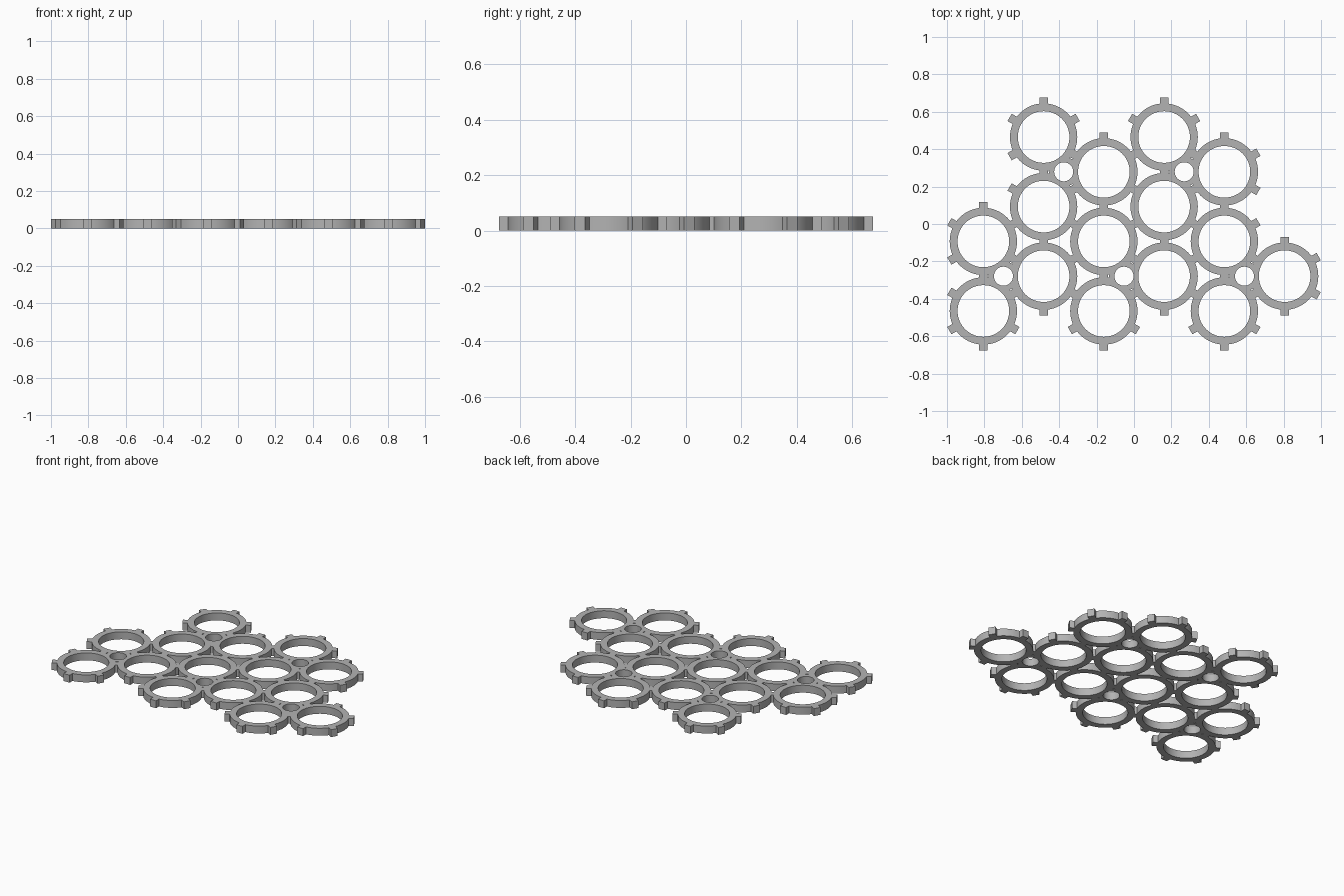
import bpy, math
from mathutils import Vector

if "Cube" in bpy.data.objects:
    bpy.data.objects.remove(bpy.data.objects["Cube"])

HEIGHT = 0.05
PITCH = 0.372                      # distance between neighbouring rings
OUTER, INNER, TIP = 0.18, 0.138, 0.21
TOOTH = 0.045                      # tooth width
COL = PITCH * math.cos(math.radians(30))
HUB, HOLE = 0.08, 0.051

# Plain grey
grey = bpy.data.materials.new("plain_grey")
grey.use_nodes = True
colour = (0.45, 0.45, 0.45, 1)
grey.diffuse_color = colour
grey.node_tree.nodes["Principled BSDF"].inputs["Base Color"].default_value = colour


def direction(deg):
    return Vector((math.cos(math.radians(deg)), math.sin(math.radians(deg))))


def circle(centre, radius, count):
    return [centre + radius * direction(360 * i / count) for i in range(count)]


def bar(centre, deg, start, end):
    along, side = direction(deg), direction(deg + 90) * TOOTH / 2
    return [centre + along * start - side, centre + along * end - side,
            centre + along * end + side, centre + along * start + side]


def prisms(name, outlines, low, high):
    """One mesh made of every outline extruded from low to high."""
    verts, faces = [], []
    for outline in outlines:
        n, b = len(outline), len(verts)
        verts += [(p.x, p.y, z) for z in (low, high) for p in outline]
        faces.append([b + i for i in reversed(range(n))])
        faces.append([b + n + i for i in range(n)])
        faces += [(b + i, b + (i + 1) % n, b + n + (i + 1) % n, b + n + i) for i in range(n)]
    mesh = bpy.data.meshes.new(name)
    mesh.from_pydata(verts, [], faces)
    mesh.materials.append(grey)
    obj = bpy.data.objects.new(name, mesh)
    bpy.context.collection.objects.link(obj)
    return obj


# Ring positions: for each column, heights in half pitches
columns = [(-0.5, -2.5), (2.5, 0.5, -1.5), (1.5, -0.5, -2.5),
           (2.5, 0.5, -1.5), (1.5, -0.5, -2.5), (-1.5,)]
rings = [Vector(((i - 2.5) * COL, row * PITCH / 2))
         for i, rows in enumerate(columns) for row in rows]

# Small hubs between three rings: column of the left pair, height in half pitches
hubs = [Vector(((i - 2.5) * COL + PITCH / math.sqrt(3) / 2, row * PITCH / 2))
        for i, row in ((0, -1.5), (1, 1.5), (2, -1.5), (3, 1.5), (4, -1.5))]

# Teeth on open sides, a single bridge between neighbouring rings
teeth = []
for c in rings:
    for deg in range(30, 390, 60):
        spot = c + direction(deg) * PITCH
        joined = any((spot - o).length < 0.01 for o in rings)
        if not joined:
            teeth.append(bar(c, deg, 0.155, TIP))
        elif deg < 180:
            teeth.append(bar(c, deg, 0.155, PITCH - 0.155))

# Solid plate, then cut the openings
plate = prisms("ring_plate", [circle(c, OUTER, 64) for c in rings], 0, HEIGHT)
helpers = [
    ("UNION", prisms("teeth", teeth, 0, HEIGHT)),
    ("UNION", prisms("hubs", [circle(c, HUB, 32) for c in hubs], 0, HEIGHT)),
    ("DIFFERENCE", prisms("openings", [circle(c, INNER, 64) for c in rings]
                          + [circle(c, HOLE, 32) for c in hubs], -0.1, HEIGHT + 0.1)),
]
bpy.context.view_layer.objects.active = plate
for operation, helper in helpers:
    helper.hide_render = True
    mod = plate.modifiers.new(helper.name, "BOOLEAN")
    mod.operation, mod.solver, mod.object = operation, "EXACT", helper
    bpy.ops.object.modifier_apply(modifier=mod.name)
    bpy.data.objects.remove(helper)

bpy.ops.object.select_all(action="DESELECT")
plate.select_set(True)
bpy.ops.object.shade_smooth_by_angle(angle=math.radians(20))
